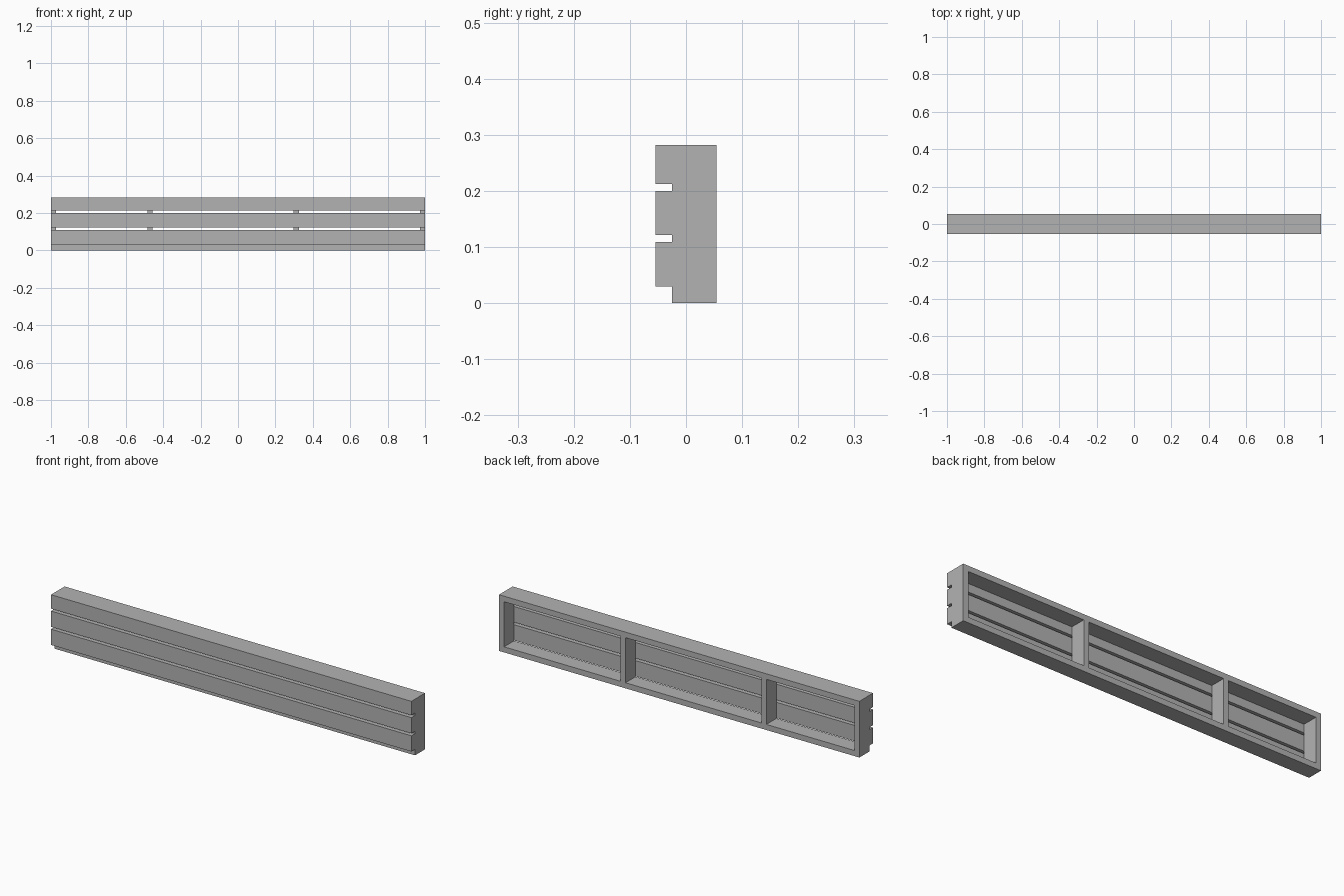
import bpy
import bmesh

cube = bpy.data.objects.get("Cube")
if cube:
    bpy.data.objects.remove(cube, do_unlink=True)

grey = bpy.data.materials.new("plain_grey")
grey.use_nodes = True
colour = (0.45, 0.45, 0.45, 1)
grey.diffuse_color = colour
grey.node_tree.nodes["Principled BSDF"].inputs["Base Color"].default_value = colour


def board(name, x, y, z):
    """Rectangular board spanning the (low, high) ranges on each axis."""
    mesh = bpy.data.meshes.new(name)
    bm = bmesh.new()
    bmesh.ops.create_cube(bm, size=1)
    for v in bm.verts:
        for i, (low, high) in enumerate((x, y, z)):
            v.co[i] = high if v.co[i] > 0 else low
    bm.to_mesh(mesh)
    bm.free()
    mesh.materials.append(grey)
    obj = bpy.data.objects.new(name, mesh)
    bpy.context.collection.objects.link(obj)
    return obj


FRONT, JOINT, BACK = -0.054, -0.025, 0.054
HEIGHT, THICK = 0.282, 0.028
inner = 1 - THICK
depth = (JOINT, BACK)

# Rear frame: end boards, rails between them
board("right_end", (-1, -inner), depth, (0, HEIGHT))
board("left_end", (inner, 1), depth, (0, HEIGHT))
board("bottom_rail", (-inner, inner), depth, (0, THICK))
board("top_rail", (-inner, inner), depth, (HEIGHT - THICK, HEIGHT))

# Upright dividers inside the frame
for name, x in (("right_divider", -0.47), ("left_divider", 0.312)):
    board(name, (x - THICK / 2, x + THICK / 2), depth, (THICK, HEIGHT - THICK))

# Three front slats with narrow gaps
slats = {"lower_slat": (0.03, 0.109), "middle_slat": (0.121, 0.2), "upper_slat": (0.212, HEIGHT)}
for name, z in slats.items():
    board(name, (-1, 1), (FRONT, JOINT), z)
